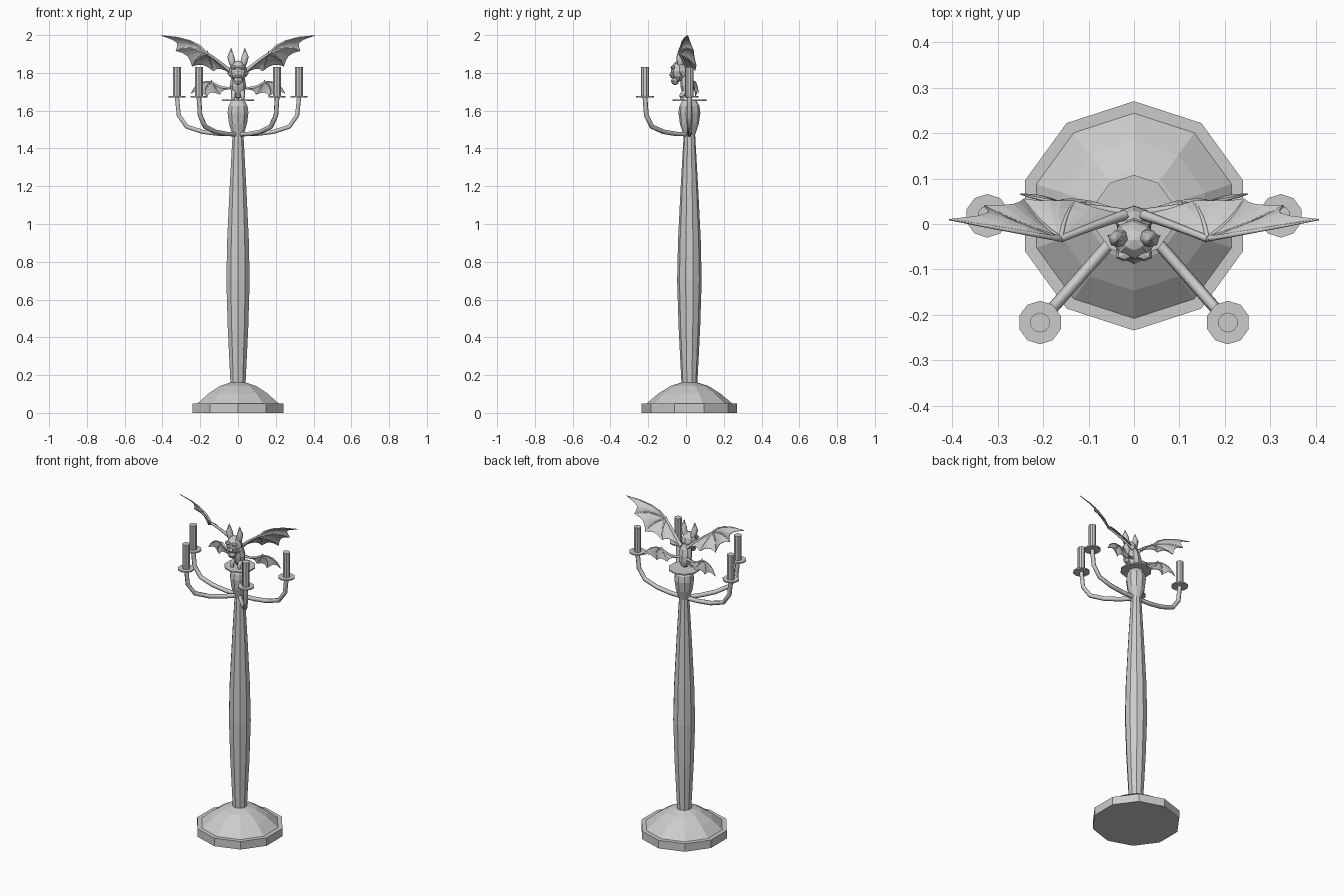
import bpy, bmesh, math
from mathutils import Vector, Matrix

if "Cube" in bpy.data.objects:
    bpy.data.objects.remove(bpy.data.objects["Cube"])

CY = 0.018  # stand axis sits slightly behind the origin


def finish(name, bm):
    bmesh.ops.recalc_face_normals(bm, faces=bm.faces)
    me = bpy.data.meshes.new(name)
    bm.to_mesh(me)
    bm.free()
    ob = bpy.data.objects.new(name, me)
    bpy.context.collection.objects.link(ob)
    return ob


def lathe(name, profile, center=(0, CY), n=10):
    bm = bmesh.new()
    rings = []
    for r, z in profile:
        rings.append([bm.verts.new((center[0] + r * math.cos(math.pi / 2 + math.tau * i / n),
                                    center[1] + r * math.sin(math.pi / 2 + math.tau * i / n), z))
                      for i in range(n)])
    for a, b in zip(rings, rings[1:]):
        for i in range(n):
            bm.faces.new((a[i], a[(i + 1) % n], b[(i + 1) % n], b[i]))
    bm.faces.new(rings[0])
    bm.faces.new(rings[-1])
    return finish(name, bm)


def tube(name, pts, radii, res=1):
    cu = bpy.data.curves.new(name, 'CURVE')
    cu.dimensions = '3D'
    cu.bevel_depth = 1.0
    cu.bevel_resolution = res
    cu.use_fill_caps = True
    sp = cu.splines.new('POLY')
    sp.points.add(len(pts) - 1)
    for p, co, r in zip(sp.points, pts, radii):
        p.co = (*co, 1)
        p.radius = r
    tmp = bpy.data.objects.new(name + "_path", cu)
    bpy.context.collection.objects.link(tmp)
    bpy.context.view_layer.update()
    me = bpy.data.meshes.new_from_object(
        tmp.evaluated_get(bpy.context.evaluated_depsgraph_get()))
    bpy.data.objects.remove(tmp)
    ob = bpy.data.objects.new(name, me)
    bpy.context.collection.objects.link(ob)
    return ob


def blob(name, center, size, u=8, v=6, tilt=0):
    bm = bmesh.new()
    m = (Matrix.Translation(center) @ Matrix.Rotation(tilt, 4, 'X')
         @ Matrix.Diagonal((*size, 1)))
    bmesh.ops.create_uvsphere(bm, u_segments=u, v_segments=v, radius=1, matrix=m)
    return finish(name, bm)


def spoke_point(s, t):
    # quadratic passing through start, middle and end
    a, b, c = s
    return a * (2 * t - 1) * (t - 1) + b * 4 * t * (1 - t) + c * t * (2 * t - 1)


def wing(name, wrist, spokes, side, bone, pull, sag):
    flip = lambda p: Vector((p[0] * side, p[1], p[2]))
    sp = [(flip(wrist), flip(m), flip(e)) for m, e in spokes]
    # scalloped membrane stretched between the finger bones
    bm = bmesh.new()
    nu, nv = 4, 4
    for a, b in zip(sp, sp[1:]):
        grid = []
        for j in range(nv + 1):
            row = []
            for i in range(nu + 1):
                u, t = i / nu, j / nv
                k = 4 * u * (1 - u)
                tt = t * (1 - pull * k)
                p = spoke_point(a, tt).lerp(spoke_point(b, tt), u)
                p.y += sag * k * t
                row.append(bm.verts.new(p))
            grid.append(row)
        for j in range(nv):
            for i in range(nu):
                bm.faces.new((grid[j][i], grid[j][i + 1], grid[j + 1][i + 1], grid[j + 1][i]))
    bmesh.ops.remove_doubles(bm, verts=bm.verts, dist=0.0003)
    ob = finish(name + "_membrane", bm)
    mod = ob.modifiers.new("thickness", 'SOLIDIFY')
    mod.thickness = 0.003
    mod.offset = 0
    # tapered bones
    for i, s in enumerate(sp):
        main = i == len(sp) - 1
        w = bone * (1.5 if main else 1)
        pts = [spoke_point(s, k / 4) for k in range(5)]
        taper = (0.9, 0.9, 1, 1.1, 1.3) if main else (1, 0.9, 0.75, 0.6, 0.3)
        tube(f"{name}_bone_{i}", pts, [w * k for k in taper])
    # thumb claw
    w = flip(wrist)
    tube(name + "_claw", [w, w + Vector((0, -bone, bone * 3))], [bone, bone * 0.1])


# stand
lathe("base_plinth", [(0.2525, 0), (0.2525, 0.05)])
lathe("base_dome", [(0.226, 0.05), (0.165, 0.102), (0.1, 0.143), (0.045, 0.16)])
lathe("column", [(0.042, 0.155), (0.057, 0.45), (0.065, 0.7), (0.06, 0.92),
                 (0.046, 1.2), (0.03, 1.48)])
lathe("column_bulb", [(0.03, 1.47), (0.05, 1.53), (0.058, 1.59), (0.053, 1.625), (0.037, 1.655)])
lathe("perch_disc", [(0.09, 1.652), (0.09, 1.66)])

# candle arms
for i, (x, y) in enumerate([(0.323, CY), (-0.323, CY), (0.207, -0.217), (-0.207, -0.217)]):
    path = [(0, 1.475), (0.3, 1.477), (0.58, 1.488), (0.84, 1.515), (0.97, 1.575), (1, 1.67)]
    tube(f"arm_{i}", [(x * k, CY + (y - CY) * k, z) for k, z in path], [0.013] * 6)
    lathe(f"drip_tray_{i}", [(0.048, 1.67), (0.048, 1.678)], (x, y))
    lathe(f"candle_{i}", [(0.022, 1.675), (0.022, 1.83)], (x, y))

# bat body and head
blob("bat_body", (0, 0.005, 1.735), (0.042, 0.035, 0.075), tilt=0.15)
blob("bat_head", (0, -0.035, 1.81), (0.048, 0.045, 0.055))
blob("bat_snout", (0, -0.07, 1.79), (0.022, 0.018, 0.02), 6, 4)
blob("bat_jaw", (0, -0.058, 1.757), (0.028, 0.022, 0.022), 6, 4)
for s in (1, -1):
    blob(f"bat_brow_{s}", (s * 0.022, -0.068, 1.828), (0.02, 0.014, 0.012), 6, 4)
    tube(f"bat_ear_{s}", [(s * 0.028, -0.03, 1.845), (s * 0.038, -0.033, 1.885), (s * 0.036, -0.035, 1.932)],
         [0.018, 0.019, 0.001])
    tube(f"bat_leg_{s}", [(s * 0.022, -0.005, 1.7), (s * 0.026, -0.025, 1.68), (s * 0.024, -0.02, 1.658)],
         [0.015, 0.012, 0.009])
    tube(f"bat_cheek_tuft_{s}", [(s * 0.035, -0.035, 1.79), (s * 0.058, -0.025, 1.8)], [0.015, 0.001])

# wings
upper = [((0.25, -0.018, 1.968), (0.407, 0.01, 1.998)),
         ((0.25, 0.0, 1.93), (0.33, 0.04, 1.917)),
         ((0.21, 0.008, 1.88), (0.243, 0.055, 1.835)),
         ((0.15, 0.015, 1.865), (0.13, 0.05, 1.81)),
         ((0.09, -0.005, 1.85), (0.02, 0.02, 1.79))]
lower = [((0.205, 0.055, 1.742), (0.25, 0.066, 1.69)),
         ((0.17, 0.048, 1.722), (0.165, 0.05, 1.675)),
         ((0.12, 0.045, 1.72), (0.095, 0.05, 1.685)),
         ((0.08, 0.035, 1.722), (0.02, 0.025, 1.725))]
for s, tag in ((1, "right"), (-1, "left")):
    wing(f"upper_wing_{tag}", (0.162, -0.033, 1.902), upper, s, 0.006, 0.18, 0.012)
    wing(f"lower_wing_{tag}", (0.14, 0.042, 1.752), lower, s, 0.0045, 0.18, 0.006)
